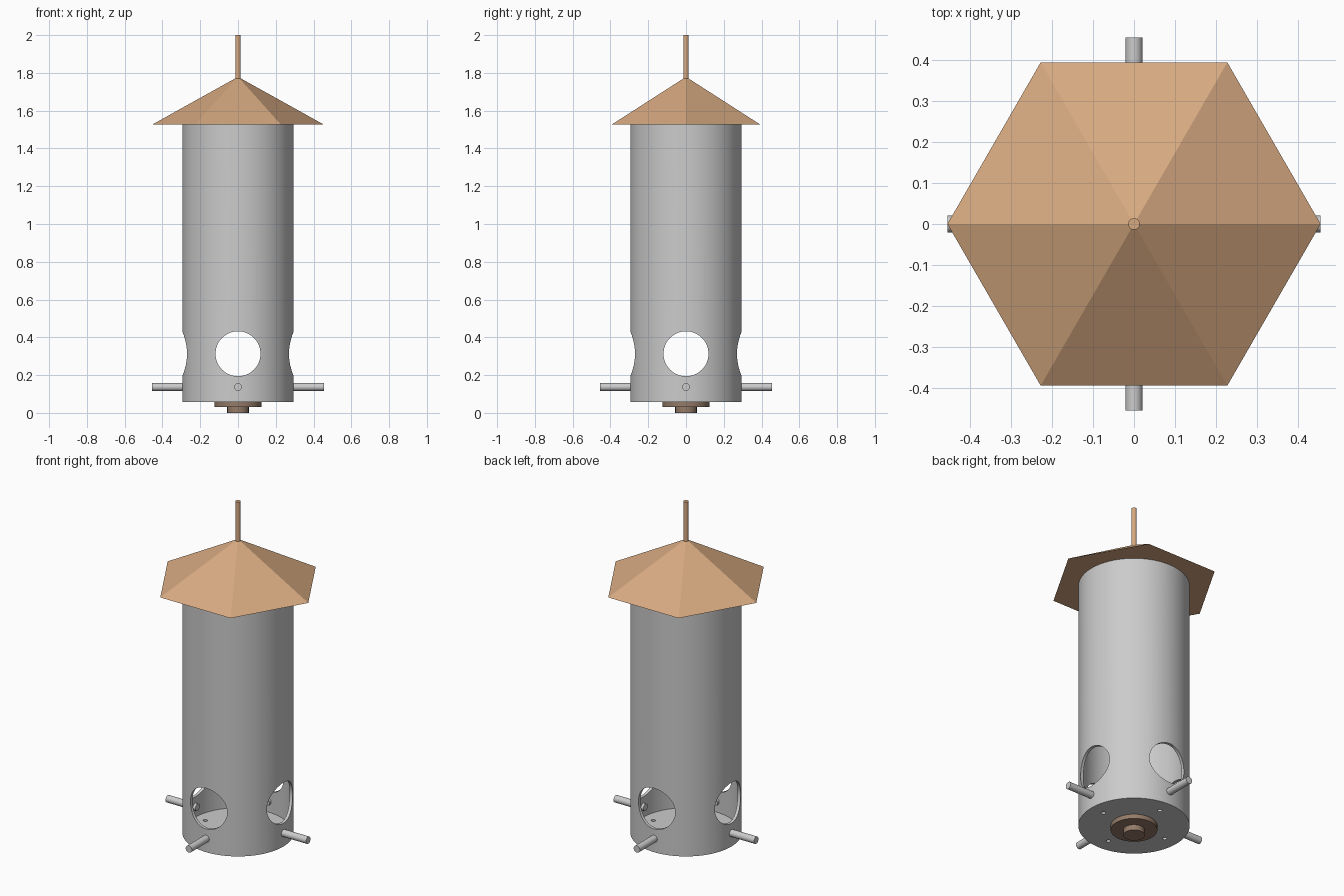
import bpy, bmesh
from math import radians, cos, sin, pi
from mathutils import Vector

if "Cube" in bpy.data.objects:
    bpy.data.objects.remove(bpy.data.objects["Cube"])


def material(name, color):
    m = bpy.data.materials.new(name)
    m.diffuse_color = (*color, 1)
    m.use_nodes = True
    m.node_tree.nodes["Principled BSDF"].inputs["Base Color"].default_value = m.diffuse_color
    return m


def smooth(ob):
    bpy.ops.object.select_all(action='DESELECT')
    ob.select_set(True)
    bpy.context.view_layer.objects.active = ob
    bpy.ops.object.shade_smooth_by_angle(angle=radians(30))


def lathe(name, profile, steps, mat=None):
    bm = bmesh.new()
    vs = [bm.verts.new((r, 0, z)) for r, z in profile]
    es = [bm.edges.new(p) for p in zip(vs, vs[1:])]
    bmesh.ops.spin(bm, geom=vs + es, cent=(0, 0, 0), axis=(0, 0, 1),
                   angle=2 * pi, steps=steps)
    bmesh.ops.remove_doubles(bm, verts=bm.verts, dist=1e-5)
    bmesh.ops.recalc_face_normals(bm, faces=bm.faces)
    me = bpy.data.meshes.new(name)
    bm.to_mesh(me)
    bm.free()
    ob = bpy.data.objects.new(name, me)
    bpy.context.collection.objects.link(ob)
    if mat:
        me.materials.append(mat)
    return ob


def rod(name, start, end, radius, sides=32):
    a, b = Vector(start), Vector(end)
    bpy.ops.mesh.primitive_cylinder_add(vertices=sides, radius=radius, depth=(b - a).length,
                                        location=(a + b) / 2)
    ob = bpy.context.object
    ob.name = name
    ob.rotation_euler = (b - a).to_track_quat('Z', 'Y').to_euler()
    return ob


copper = material("copper", (0.68, 0.40, 0.22))
brown = material("dark_brown", (0.30, 0.20, 0.14))

# Hollow seed tube with a thin floor
tube = lathe("seed_tube", [(0, .058), (.295, .058), (.295, 1.527), (.278, 1.527),
                           (.278, .075), (0, .075)], 96)

# Two through bores make four feeding holes; four drains pierce the floor
cutters = [rod("feed_cutter", (-.5, 0, .313), (.5, 0, .313), .119, 64),
           rod("feed_cutter", (0, -.5, .313), (0, .5, .313), .119, 64)]
dirs = [(round(cos(i * pi / 2)), round(sin(i * pi / 2))) for i in range(4)]
for x, y in dirs:
    cutters.append(rod("drain_cutter", (.212 * x, .212 * y, .03), (.212 * x, .212 * y, .11), .012, 16))
bpy.context.view_layer.objects.active = tube
for c in cutters:
    c.hide_render = True
    mod = tube.modifiers.new("cut", 'BOOLEAN')
    mod.operation = 'DIFFERENCE'
    mod.solver = 'EXACT'
    mod.object = c
    bpy.ops.object.modifier_apply(modifier=mod.name)
for c in cutters:
    bpy.data.objects.remove(c)
smooth(tube)

# Perches, one below each feeding hole
for i, (x, y) in enumerate(dirs):
    smooth(rod(f"perch_{i + 1}", (.262 * x, .262 * y, .137), (.455 * x, .455 * y, .137), .0205))

# Six-sided roof with flat underside
bpy.ops.mesh.primitive_cone_add(vertices=6, radius1=.455, radius2=0, depth=.253,
                                location=(0, 0, 1.6525), rotation=(0, 0, radians(30)))
roof = bpy.context.object
roof.name = "roof"
roof.data.materials.append(copper)

# Hanging rod
hanger = rod("hanging_rod", (0, 0, 1.74), (0, 0, 2), .014)
hanger.data.materials.append(copper)
smooth(hanger)

# Washer and nut under the floor
smooth(lathe("base_washer_and_nut", [(0, 0), (.057, 0), (.057, .032), (.124, .032),
                                     (.124, .058), (0, .058)], 48, brown))
